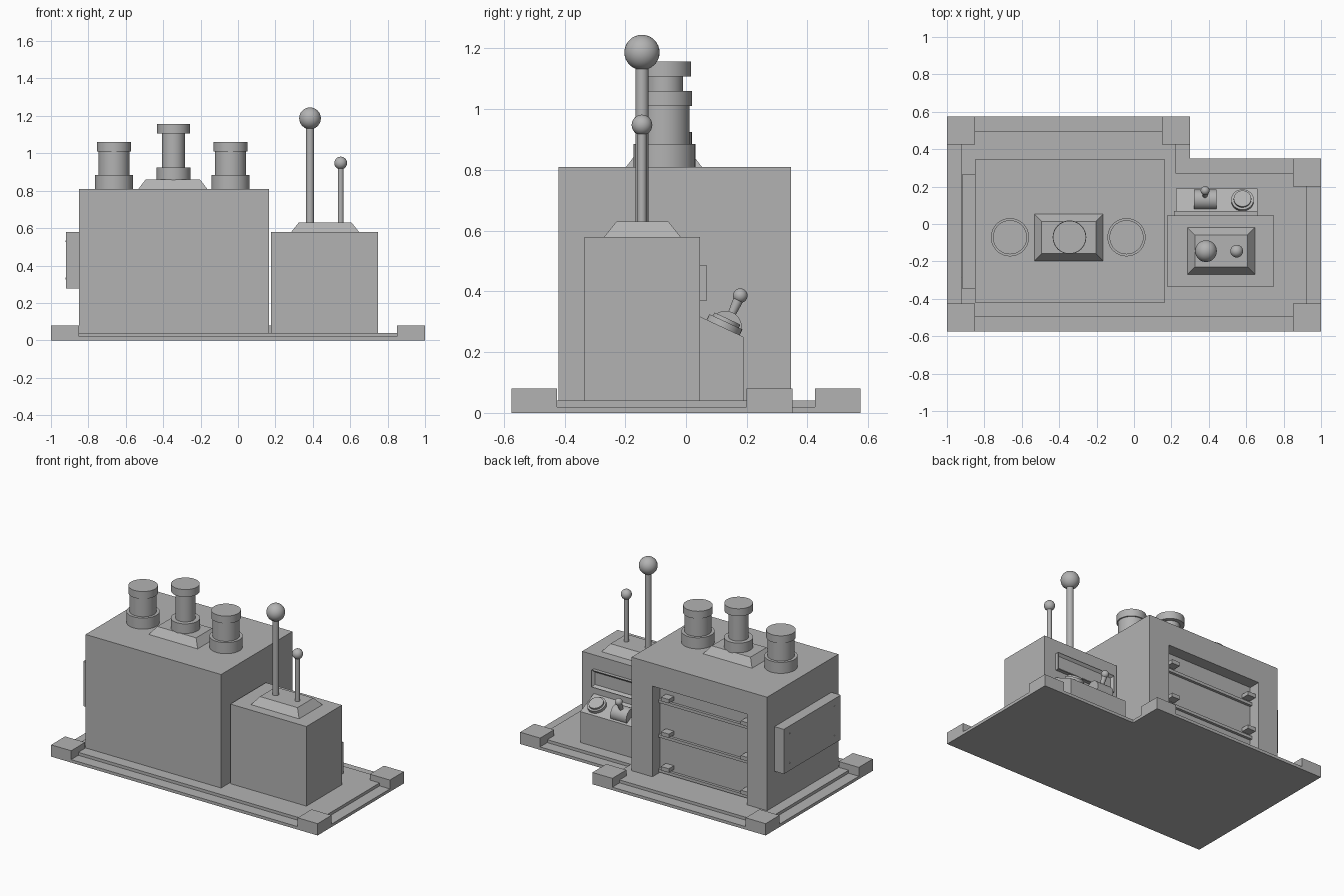
import bpy, bmesh, math
from mathutils import Vector, Matrix

if "Cube" in bpy.data.objects:
    bpy.data.objects.remove(bpy.data.objects["Cube"], do_unlink=True)

grey = bpy.data.materials.new("plain_grey")
grey.use_nodes = True
grey.diffuse_color = (0.45, 0.45, 0.45, 1)
grey.node_tree.nodes["Principled BSDF"].inputs["Base Color"].default_value = (0.45, 0.45, 0.45, 1)


def finish(name, bm, smooth=False):
    bmesh.ops.recalc_face_normals(bm, faces=bm.faces)
    mesh = bpy.data.meshes.new(name)
    bm.to_mesh(mesh)
    bm.free()
    mesh.materials.append(grey)
    ob = bpy.data.objects.new(name, mesh)
    bpy.context.collection.objects.link(ob)
    if smooth:
        bpy.ops.object.select_all(action='DESELECT')
        bpy.context.view_layer.objects.active = ob
        ob.select_set(True)
        bpy.ops.object.shade_smooth_by_angle(angle=math.radians(35))
    return ob


def box_mesh(x, y, z, taper=0):
    """Box between limits; taper pulls the top edges inward."""
    bm = bmesh.new()
    bmesh.ops.create_cube(bm, size=1)
    for v in bm.verts:
        t = taper if v.co.z > 0 else 0
        v.co = [r[1] - t if c > 0 else r[0] + t for c, r in zip(v.co[:2], (x, y))] + \
               [z[1] if v.co.z > 0 else z[0]]
    return bm


def box(name, x, y, z, taper=0):
    return finish(name, box_mesh(x, y, z, taper))


def prism(name, points, lo, hi, axis='z'):
    bm = bmesh.new()
    place = (lambda a, b, h: (a, b, h)) if axis == 'z' else (lambda a, b, h: (h, a, b))
    face = bm.faces.new([bm.verts.new(place(a, b, lo)) for a, b in points])
    top = bmesh.ops.extrude_face_region(bm, geom=[face])["geom"]
    shift = Vector(place(0, 0, hi - lo))
    bmesh.ops.translate(bm, vec=shift, verts=[v for v in top if isinstance(v, bmesh.types.BMVert)])
    return finish(name, bm)


def rod(name, start, end, r1, r2=None, sides=32):
    a, b = Vector(start), Vector(end)
    turn = (b - a).to_track_quat('Z', 'Y').to_matrix().to_4x4()
    bm = bmesh.new()
    bmesh.ops.create_cone(bm, cap_ends=True, segments=sides, radius1=r1,
                          radius2=r1 if r2 is None else r2, depth=(b - a).length,
                          matrix=Matrix.Translation((a + b) / 2) @ turn)
    return finish(name, bm, True)


def ball(name, centre, r):
    bm = bmesh.new()
    bmesh.ops.create_uvsphere(bm, u_segments=32, v_segments=16, radius=r,
                              matrix=Matrix.Translation(centre))
    return finish(name, bm, True)


def lathe(name, x, y, steps):
    """Stepped round column from (radius, height) points."""
    bm = bmesh.new()
    verts = [bm.verts.new((r, 0, z)) for r, z in steps]
    edges = [bm.edges.new(p) for p in zip(verts, verts[1:])]
    bmesh.ops.spin(bm, geom=verts + edges, cent=(0, 0, 0), axis=(0, 0, 1),
                   angle=math.tau, steps=40, use_merge=True)
    bmesh.ops.remove_doubles(bm, verts=bm.verts, dist=0.0001)
    bmesh.ops.translate(bm, vec=(x, y, 0), verts=bm.verts)
    return finish(name, bm, True)


# Stepped L-shaped base with raised corner blocks
def l_shape(d):
    return [(-1 + d, -0.575 + d), (1 - d, -0.575 + d), (1 - d, 0.35 - d),
            (0.3 - d, 0.35 - d), (0.3 - d, 0.575 - d), (-1 + d, 0.575 - d)]


prism("base_plate", l_shape(0), 0, 0.02)
prism("base_step", l_shape(0.077), 0.02, 0.04)
for i, (x, y) in enumerate([(-1, -0.575), (0.85, -0.575), (-1, 0.425), (0.15, 0.425), (0.85, 0.2)]):
    box(f"corner_block_{i}", (x, x + 0.15), (y, y + 0.15), (0.02, 0.08))

# Main housing with an open bay in the back
housing = box("main_housing", (-0.85, 0.167), (-0.42, 0.345), (0.03, 0.81))
cutter = box("bay_cutter", (-0.70, 0.01), (0.265, 0.5), (0.04, 0.655))
cutter.hide_render = True
mod = housing.modifiers.new("bay", 'BOOLEAN')
mod.operation, mod.solver, mod.object = 'DIFFERENCE', 'EXACT', cutter
bpy.context.view_layer.objects.active = housing
bpy.ops.object.modifier_apply(modifier=mod.name)
bpy.data.objects.remove(cutter, do_unlink=True)

# Bay shutters with grip handles at both ends
for i in range(3):
    z = 0.1 + 0.235 * i
    box(f"shutter_rail_{i}", (-0.70, 0.01), (0.26, 0.283), (z - 0.05, z - 0.03))
    for side, x in (("left", -0.065), ("right", -0.665)):
        box(f"shutter_handle_{side}_{i}", (x - 0.03, x + 0.03), (0.26, 0.32), (z - 0.013, z + 0.013))

# Side panel with rivets
box("side_panel", (-0.92, -0.84), (-0.345, 0.265), (0.277, 0.58))
for i, (y, z) in enumerate([(-0.28, 0.33), (0.2, 0.33), (-0.28, 0.53), (0.2, 0.53)]):
    rod(f"side_rivet_{i}", (-0.91, y, z), (-0.923, y, z), 0.005, sides=8)

# Three stacks, the middle one on a tapered plinth
box("stack_plinth", (-0.54, -0.157), (-0.205, 0.06), (0.80, 0.86), 0.046)


def stack(name, x, z, foot, foot_h, stem, cap, top):
    lathe(name, x, -0.071, [(0, z), (foot, z), (foot, z + foot_h), (stem, z + foot_h),
                            (stem, top - 0.05), (cap, top - 0.05), (cap, top), (0, top)])


stack("left_stack", -0.04, 0.80, 0.102, 0.085, 0.083, 0.091, 1.06)
stack("right_stack", -0.663, 0.80, 0.102, 0.085, 0.083, 0.091, 1.06)
stack("middle_stack", -0.345, 0.85, 0.09, 0.075, 0.061, 0.088, 1.157)

# Control cabinet with two tall levers
box("cabinet", (0.177, 0.748), (-0.335, 0.046), (0.03, 0.58))
box("lever_plinth", (0.277, 0.655), (-0.277, -0.01), (0.57, 0.63), 0.048)
for name, x, r, top, knob in (("large", 0.385, 0.021, 1.187, 0.058), ("small", 0.549, 0.015, 0.948, 0.034)):
    rod(f"{name}_lever", (x, -0.145, 0.62), (x, -0.145, top), r)
    ball(f"{name}_lever_knob", (x, -0.145, top), knob)

# Recessed display frame on the cabinet back
bm = box_mesh((0.215, 0.66), (0.04, 0.069), (0.37, 0.485))
bm.faces.ensure_lookup_table()
bm.normal_update()
back = max(bm.faces, key=lambda f: f.calc_center_median().y)
bmesh.ops.inset_region(bm, faces=[back], thickness=0.022)
bmesh.ops.translate(bm, vec=(0, -0.015, 0), verts=back.verts)
finish("display_frame", bm)

# Sloping control desk
prism("control_desk", [(0.04, 0.03), (0.19, 0.03), (0.19, 0.25), (0.04, 0.32)], 0.225, 0.66, 'x')
slope = Vector((0, math.sin(math.radians(25)), math.cos(math.radians(25))))
dial = Vector((0.58, 0.122, 0.28))
rod("dial_ring", dial, dial + slope * 0.022, 0.06)
rod("dial_cap", dial + slope * 0.02, dial + slope * 0.034, 0.047)
hub = Vector((0.38, 0.13, 0.282))
rod("desk_lever_hub", hub - Vector((0.06, 0, 0)), hub + Vector((0.06, 0, 0)), 0.054)
rod("desk_lever", hub + slope * 0.045, hub + slope * 0.115, 0.013, 0.018)
ball("desk_lever_knob", hub + slope * 0.115, 0.024)
